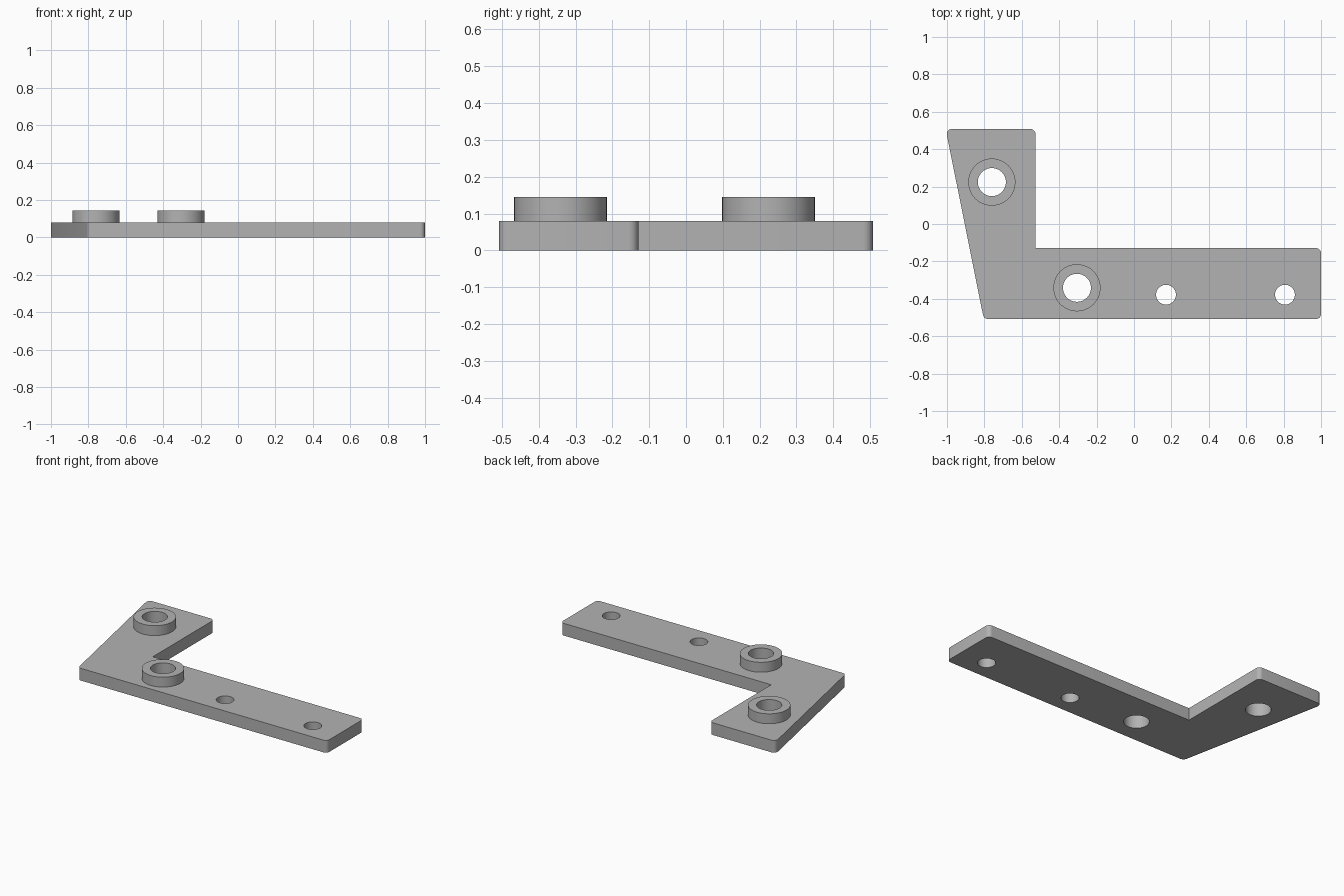
import bpy
import bmesh
from math import cos, sin, tan, pi, radians
from mathutils import Vector

if "Cube" in bpy.data.objects:
    bpy.data.objects.remove(bpy.data.objects["Cube"], do_unlink=True)

PLATE_TOP = 0.08
BOSS_TOP = 0.145
BOSS_RADIUS = 0.126
BOSS_BORE = 0.075
SCREW_HOLE = 0.053
BOSSES = {"rear_boss": (-0.76, 0.224), "front_boss": (-0.305, -0.341)}
SCREWS = [(0.171, -0.378), (0.807, -0.378)]

grey = bpy.data.materials.new("plain_grey")
grey.use_nodes = True
colour = (0.45, 0.45, 0.45, 1)
grey.diffuse_color = colour
grey.node_tree.nodes["Principled BSDF"].inputs["Base Color"].default_value = colour


def circle(centre, radius, sides=48):
    c = Vector(centre)
    return [c + radius * Vector((cos(2 * pi * i / sides), sin(2 * pi * i / sides)))
            for i in range(sides)]


def fillet(before, corner, after, radius, steps=6):
    """Points of a rounded convex corner."""
    p, a, b = Vector(corner), Vector(before), Vector(after)
    u, v = (a - p).normalized(), (b - p).normalized()
    angle = u.angle(v)
    centre = p + (u + v).normalized() * radius / sin(angle / 2)
    start = p + u * radius / tan(angle / 2) - centre
    end = p + v * radius / tan(angle / 2) - centre
    sweep = pi - angle
    return [centre + (start * sin((1 - t) * sweep) + end * sin(t * sweep)) / sin(sweep)
            for t in (i / steps for i in range(steps + 1))]


def extrude_outline(name, loops, bottom, top):
    """Solid from an outer loop and any hole loops."""
    bm = bmesh.new()
    for loop in loops:
        verts = [bm.verts.new((p.x, p.y, bottom)) for p in loop]
        for i, v in enumerate(verts):
            bm.edges.new((v, verts[(i + 1) % len(verts)]))
    bmesh.ops.triangle_fill(bm, use_beauty=True, edges=bm.edges[:], normal=(0, 0, 1))
    result = bmesh.ops.extrude_face_region(bm, geom=bm.faces[:], use_keep_orig=True)
    raised = [g for g in result["geom"] if isinstance(g, bmesh.types.BMVert)]
    bmesh.ops.translate(bm, verts=raised, vec=(0, 0, top - bottom))
    bmesh.ops.recalc_face_normals(bm, faces=bm.faces[:])
    bmesh.ops.dissolve_limit(bm, angle_limit=radians(0.5), verts=bm.verts[:],
                             edges=[e for e in bm.edges if abs(e.verts[0].co.z - e.verts[1].co.z) < 1e-5])
    bmesh.ops.triangulate(bm, faces=[f for f in bm.faces if abs(f.normal.z) > 0.9])
    mesh = bpy.data.meshes.new(name)
    bm.to_mesh(mesh)
    bm.free()
    mesh.materials.append(grey)
    obj = bpy.data.objects.new(name, mesh)
    bpy.context.collection.objects.link(obj)
    bpy.ops.object.select_all(action="DESELECT")
    obj.select_set(True)
    bpy.context.view_layer.objects.active = obj
    bpy.ops.object.shade_smooth_by_angle(angle=radians(30))
    return obj


# L-shaped plate: every corner rounded except the sharp inner one
inner = (-0.527, -0.129)
corners = [(-0.803, -0.508), (1, -0.508), (1, -0.129), inner, (-0.527, 0.508), (-1.007, 0.508)]
outline = []
for i, corner in enumerate(corners):
    if corner == inner:
        outline.append(Vector(corner))
    else:
        outline += fillet(corners[i - 1], corner, corners[(i + 1) % len(corners)], 0.027)

holes = [circle(c, BOSS_BORE) for c in BOSSES.values()]
holes += [circle(c, SCREW_HOLE) for c in SCREWS]
extrude_outline("bracket_plate", [outline] + holes, 0, PLATE_TOP)

# Raised rings around the two large holes
for name, centre in BOSSES.items():
    extrude_outline(name, [circle(centre, BOSS_RADIUS), circle(centre, BOSS_BORE)],
                    PLATE_TOP, BOSS_TOP)
